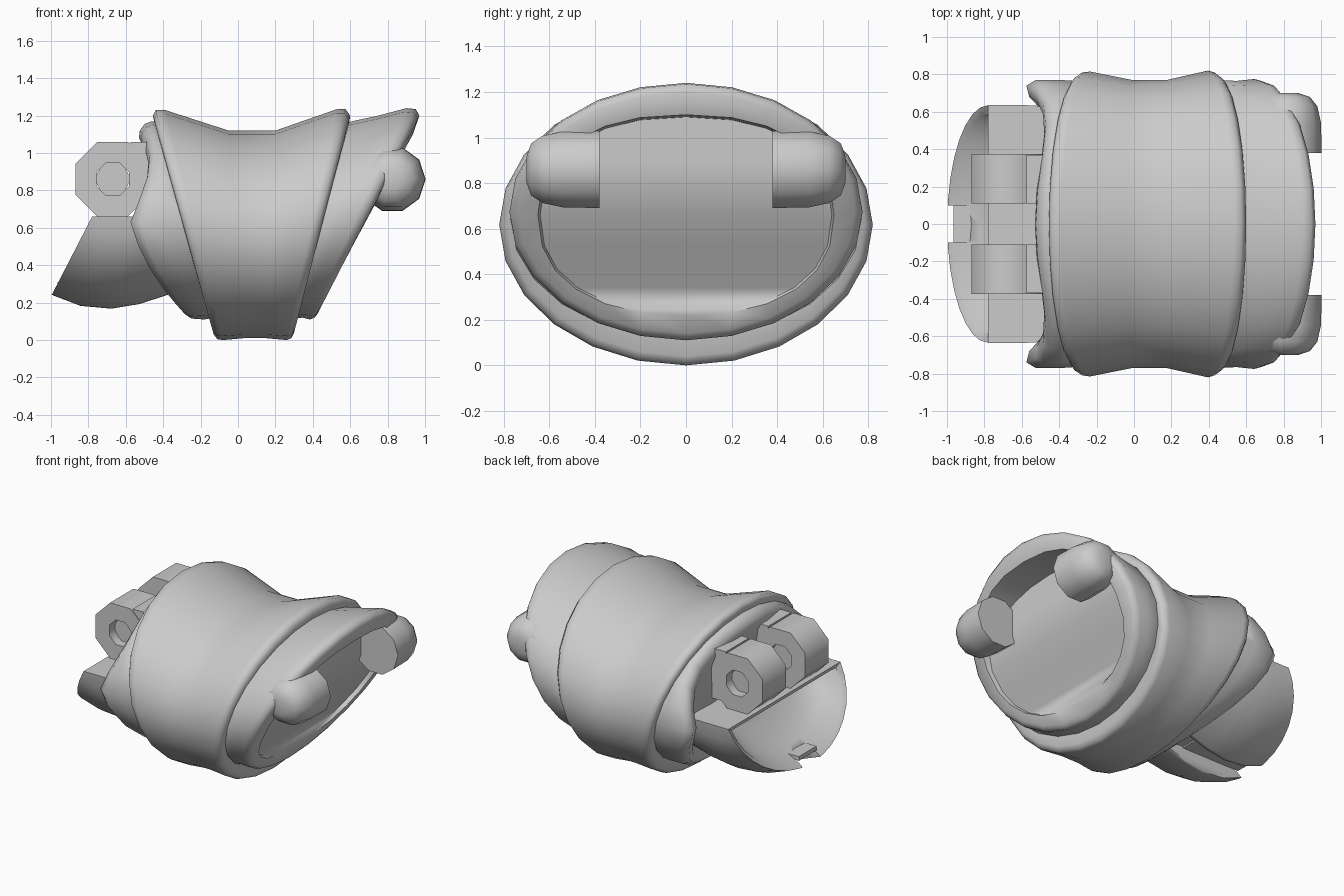
import bpy, bmesh
from math import sin, cos, pi, radians

if "Cube" in bpy.data.objects:
    bpy.data.objects.remove(bpy.data.objects["Cube"])


def loft(name, rings, loop=False, angle=40, strips=False):
    """Skin equal-length closed rings; strips makes the last cap from crosswise bands."""
    bm = bmesh.new()
    vs = [[bm.verts.new(p) for p in r] for r in rings]
    n = len(vs[0])
    for a, b in list(zip(vs, vs[1:])) + ([(vs[-1], vs[0])] if loop else []):
        for i in range(n):
            j = (i + 1) % n
            bm.faces.new((a[i], a[j], b[j], b[i]))
    if not loop:
        bm.faces.new(vs[0])
        e = vs[-1]
        if strips:
            for i in range(n // 2):
                q = [e[i], e[i + 1], e[n - i - 1], e[(n - i) % n]]
                bm.faces.new(list(dict.fromkeys(q)))
        else:
            bm.faces.new(e)
    bmesh.ops.recalc_face_normals(bm, faces=bm.faces)
    me = bpy.data.meshes.new(name)
    bm.to_mesh(me)
    bm.free()
    ob = bpy.data.objects.new(name, me)
    bpy.context.collection.objects.link(ob)
    bpy.ops.object.select_all(action='DESELECT')
    ob.select_set(True)
    bpy.context.view_layer.objects.active = ob
    bpy.ops.object.shade_smooth_by_angle(angle=radians(angle))
    return ob


def oval(xt, zt, xb, zb, w, bow=0, sq=1.0, n=24):
    """Tilted oval from top point, bottom point and half width; sq < 1 squares it."""
    out = []
    for i in range(n):
        a = 2 * pi * i / n
        c, s = [(1 if v > 0 else -1) * abs(v) ** sq for v in (cos(a), sin(a))]
        lean = bow * s * s * (1 - 1.7 * max(c, 0))
        out.append(((xt + xb) / 2 + (xt - xb) / 2 * c + lean,
                    w * s, (zt + zb) / 2 + (zt - zb) / 2 * c))
    return out


def disc(x, y, z, r, n, turn=0):
    """Polygon around the y axis."""
    return [(x + r * cos(2 * pi * i / n + turn), y, z + r * sin(2 * pi * i / n + turn))
            for i in range(n)]


def box(name, x0, x1, y0, y1, z0, z1):
    return loft(name, [[(x, y0, z0), (x, y1, z0), (x, y1, z1), (x, y0, z1)] for x in (x0, x1)])


# Central barrel with a waist
loft("barrel", [oval(*r) for r in (
    (-.44, 1.13, -.15, .10, .75), (-.455, 1.20, -.13, .03, .785), (-.44, 1.23, -.11, .005, .81),
    (-.39, 1.23, -.08, 0, .815), (-.05, 1.12, .03, .01, .77), (.20, 1.12, .15, .01, .77),
    (.53, 1.235, .26, 0, .82), (.575, 1.235, .285, .01, .81),
    (.60, 1.20, .30, .04, .785), (.59, 1.13, .30, .11, .74))], angle=75)

# Left collar with a shallow dished end
loft("left_collar", [oval(*r) for r in (
    (-.38, 1.15, -.12, .12, .76, 0), (-.46, 1.17, -.18, .11, .77, -.07),
    (-.50, 1.155, -.25, .115, .77, -.15), (-.525, 1.12, -.285, .14, .74, -.17),
    (-.53, 1.08, -.29, .18, .68, -.15), (-.50, 1.03, -.29, .22, .60, -.09))], angle=75)

# Right collar with a square-topped pocket in its end
pocket = [(min(max(x, .465), .71), y, z) for x, y, z in oval(.90, 1.09, .43, .23, .64, 0, .86)]
loft("right_collar", [oval(*r) for r in (
    (.56, 1.15, .28, .12, .74), (.61, 1.17, .31, .115, .77), (.75, 1.20, .345, .12, .765),
    (.90, 1.24, .385, .11, .775), (.95, 1.235, .41, .12, .765), (.97, 1.20, .425, .14, .74))]
    + [oval(.935, 1.10, .46, .22, .65, 0, .86), pocket], angle=60, strips=True)

for s, side in ((-1, "front"), (1, "back")):
    # Rounded knuckles on the right end
    loft(side + "_knuckle", [disc(x, s * y, .86, r, 10) for x, y, r in (
        (.825, .38, .178), (.825, .54, .175), (.825, .63, .155), (.82, .68, .12),
        (.82, .70, .06))], angle=60)
    # Hinge rings on the left end
    ring = [(.11, .215), (.375, .215), (.375, .095), (.11, .095)]
    loft(side + "_hinge_ring",
         [disc(-.67, s * y, .86, r, 8, pi / 8) for y, r in ring], loop=True, angle=60)
    # Pin filling the ring hole
    loft(side + "_hinge_pin", [disc(-.67, s * y, .86, .1, 6) for y in (.15, .31)])
    # Web joining each hinge ring to the collar
    y0, y1 = sorted((s * .11, s * .37))
    box(side + "_hinge_web", -.575, -.36, y0, y1, .70, 1.06)


def trough(depth, half, x_top, slope, top=.66, n=16):
    """Half-oval section, sloped along x by height."""
    pts = []
    for i in range(n + 1):
        a = pi * i / n
        z = top - depth * sin(a)
        pts.append((x_top - slope * (top - z), half * cos(a), z))
    return pts


# Lower guard with a sloped, scooped mouth
guard = loft("lower_guard", [
    trough(.42, .62, -.36, 0), trough(.475, .63, -.48, .10), trough(.50, .635, -.57, .22),
    trough(.485, .635, -.66, .38), trough(.425, .635, -.78, .515),
    trough(.375, .59, -.775, .515, .635), trough(.30, .55, -.65, .6, .63),
    trough(.16, .46, -.55, .6, .62)], angle=45)

# Groove splitting the guard along its underside, floored by a rib
cut = box("groove_cutter", -1.2, -.3, -.1, .1, 0, .29)
cut.hide_render = True
cut.hide_set(True)
mod = guard.modifiers.new("groove", 'BOOLEAN')
mod.object = cut
mod.operation = 'DIFFERENCE'
box("guard_rib", -.965, -.5, -.1, .1, .28, .31)
